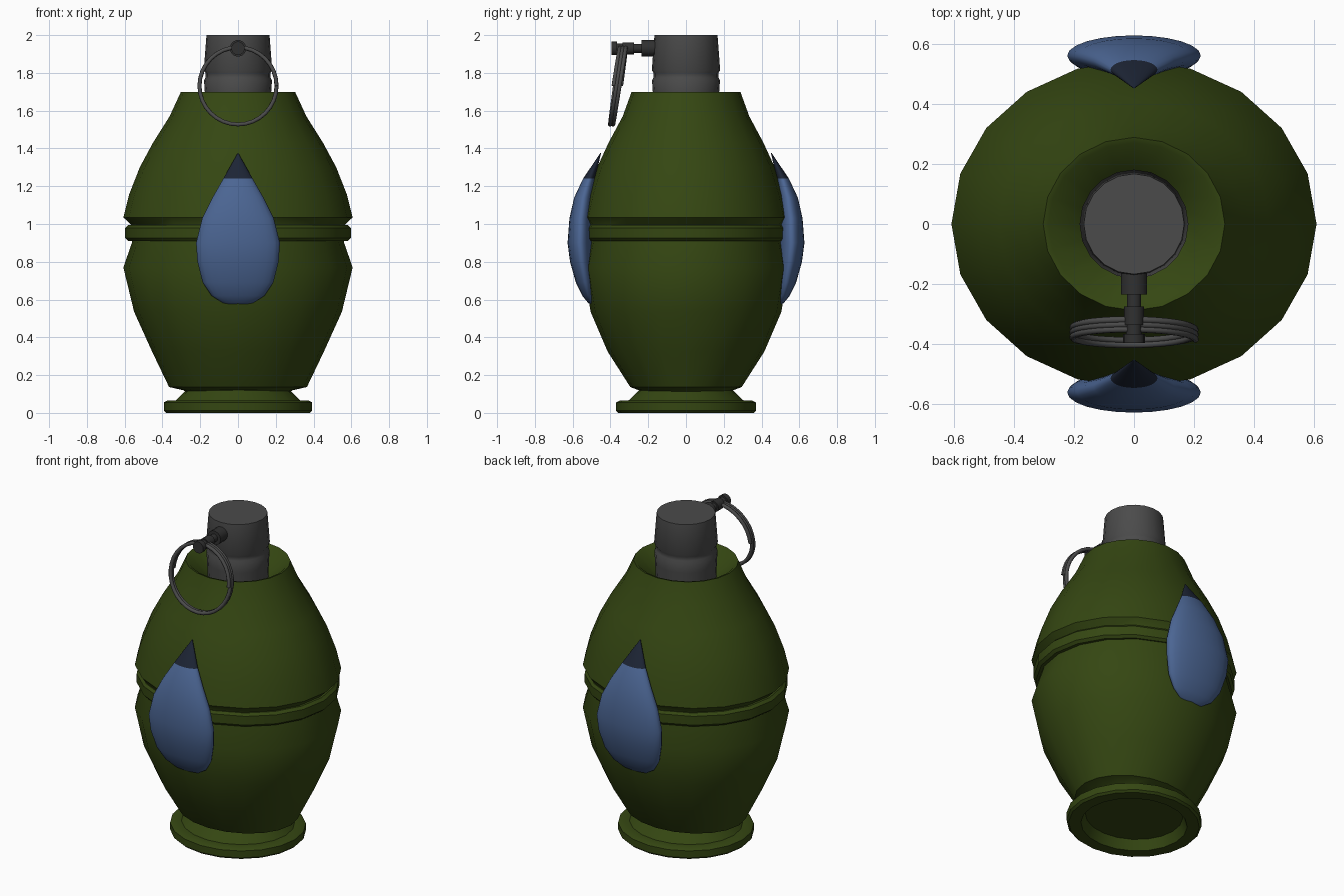
import bpy, bmesh
from math import sin, cos, pi, radians
from mathutils import Matrix

if "Cube" in bpy.data.objects:
    bpy.data.objects.remove(bpy.data.objects["Cube"])


def material(name, rgb):
    m = bpy.data.materials.new(name)
    m.diffuse_color = (*rgb, 1)
    m.use_nodes = True
    m.node_tree.nodes["Principled BSDF"].inputs["Base Color"].default_value = m.diffuse_color
    return m


GREEN = material("green", (0.035, 0.062, 0.006))
BLUE = material("blue", (0.07, 0.13, 0.29))
NAVY = material("dark_blue", (0.012, 0.018, 0.035))
GREY = material("grey", (0.07, 0.07, 0.07))
DARK = material("dark_grey", (0.03, 0.03, 0.03))


def finish(bm, name, mats, angle=35):
    bmesh.ops.recalc_face_normals(bm, faces=bm.faces)
    me = bpy.data.meshes.new(name)
    bm.to_mesh(me)
    bm.free()
    ob = bpy.data.objects.new(name, me)
    bpy.context.collection.objects.link(ob)
    for m in mats:
        me.materials.append(m)
    bpy.ops.object.select_all(action='DESELECT')
    ob.select_set(True)
    bpy.context.view_layer.objects.active = ob
    bpy.ops.object.shade_smooth_by_angle(angle=radians(angle))
    return ob


def loft(name, sections, mats, sides=20, closed=False, tip=False, matrix=None, angle=35):
    """Stack elliptical rings given as (z, rx, ry, y centre)."""
    bm = bmesh.new()
    rings = [[bm.verts.new((rx * cos(2 * pi * i / sides), yc + ry * sin(2 * pi * i / sides), z))
              for i in range(sides)] for z, rx, ry, yc in sections]
    pairs = list(zip(rings, rings[1:]))
    if closed:
        pairs.append((rings[-1], rings[0]))
    else:
        bm.faces.new(rings[0])
        bm.faces.new(rings[-1])
    for k, (a, b) in enumerate(pairs):
        for i in range(sides):
            j = (i + 1) % sides
            f = bm.faces.new((a[i], a[j], b[j], b[i]))
            if tip and k == len(pairs) - 1:
                f.material_index = 1
    if matrix:
        bm.transform(matrix)
    return finish(bm, name, mats, angle)


def rings(*pts):
    return [(z, rx, ry, 0) for z, rx, ry in pts]


# Oval body with a groove at the waist and a cupped top
loft("body", rings(
    (0.10, 0.26, 0.24), (0.12, 0.29, 0.25), (0.137, 0.365, 0.295), (0.325, 0.455, 0.415),
    (0.535, 0.55, 0.505), (0.77, 0.607, 0.543), (0.905, 0.56, 0.515), (0.99, 0.56, 0.515),
    (1.035, 0.607, 0.543), (1.155, 0.577, 0.517), (1.30, 0.52, 0.47), (1.43, 0.45, 0.41),
    (1.57, 0.362, 0.335), (1.70, 0.302, 0.288), (1.695, 0.285, 0.27), (1.58, 0.17, 0.16)),
    [GREEN])

# Band in the waist groove
loft("waist_band", rings(
    (0.91, 0.54, 0.49), (0.91, 0.58, 0.52), (0.925, 0.597, 0.532),
    (0.98, 0.597, 0.532), (0.995, 0.58, 0.52), (0.995, 0.54, 0.49)), [GREEN], closed=True)

# Flared foot, hollow underneath
loft("foot", rings(
    (0.06, 0.285, 0.265), (0.0, 0.31, 0.29), (0.0, 0.38, 0.358), (0.012, 0.393, 0.37),
    (0.055, 0.393, 0.37), (0.065, 0.375, 0.352), (0.065, 0.33, 0.305), (0.13, 0.265, 0.24)), [GREEN])

# Neck cap with a shallow groove
loft("neck", rings(
    (1.55, 0.17, 0.17), (1.70, 0.176, 0.176), (1.76, 0.18, 0.18), (1.775, 0.172, 0.172),
    (1.80, 0.172, 0.172), (1.815, 0.181, 0.181), (2.0, 0.167, 0.167)), [GREY])

# Teardrop cushions on front and back
drop = [(0.570, 0.02, 0.004, -0.495), (0.582, 0.08, 0.015, -0.503), (0.62, 0.14, 0.032, -0.517),
        (0.69, 0.187, 0.05, -0.533), (0.80, 0.215, 0.062, -0.552), (0.90, 0.222, 0.067, -0.56),
        (1.03, 0.19, 0.06, -0.557), (1.14, 0.135, 0.05, -0.542), (1.24, 0.078, 0.032, -0.513),
        (1.375, 0.002, 0.002, -0.452)]
for name, turn in (("front_teardrop", 0), ("back_teardrop", pi)):
    loft(name, drop, [BLUE, NAVY], 24, tip=True, matrix=Matrix.Rotation(turn, 4, 'Z'), angle=50)

# Stepped pin pointing forward from the neck
pin = [(0.13, 0.044), (0.235, 0.044), (0.235, 0.024), (0.275, 0.024), (0.275, 0.033),
       (0.335, 0.033), (0.335, 0.026), (0.365, 0.026), (0.365, 0.036), (0.395, 0.036)]
loft("pin", rings(*[(d, r, r) for d, r in pin]), [DARK], 14,
     matrix=Matrix.Translation((0, 0, 1.93)) @ Matrix.Rotation(pi / 2, 4, 'X'))

# Split pull ring: a tilted coil of two and a half turns
curve = bpy.data.curves.new("pull_ring", 'CURVE')
curve.dimensions = '3D'
curve.bevel_depth = 0.011
curve.bevel_resolution = 2
curve.use_fill_caps = True
spline = curve.splines.new('POLY')
n = 80
spline.points.add(n)
for i, p in enumerate(spline.points):
    t = i / n
    a = pi - t * 5 * pi
    y = -0.344 - 0.04 * t + 0.03 * sin(a)
    p.co = (0.204 * cos(a), y, 1.731 + 0.204 * sin(a), 1)
ring = bpy.data.objects.new("pull_ring", curve)
bpy.context.collection.objects.link(ring)
curve.materials.append(GREY)
